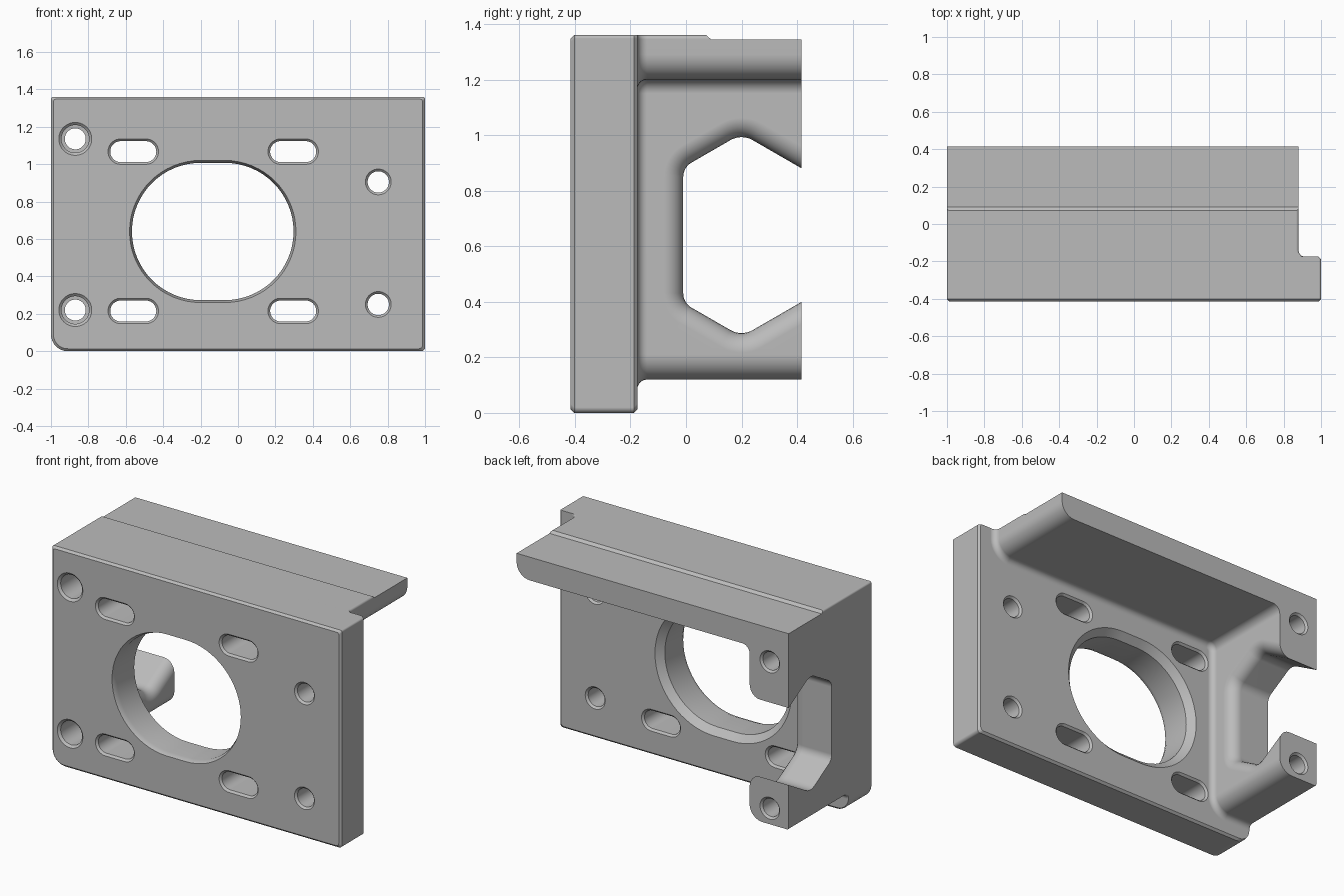
import bpy, bmesh, math
from mathutils import Vector

if "Cube" in bpy.data.objects:
    bpy.data.objects.remove(bpy.data.objects["Cube"])

SEG = 8  # segments per rounded corner


def rounded(corners):
    """2D outline from (u, v, radius) corners, each replaced by an arc."""
    out, n = [], len(corners)
    for i, (u, v, r) in enumerate(corners):
        p = Vector((u, v))
        a = (Vector(corners[i - 1][:2]) - p).normalized()
        b = (Vector(corners[(i + 1) % n][:2]) - p).normalized()
        half = a.angle(b) / 2
        c = p + (a + b).normalized() * (r / math.sin(half))
        s = p + a * (r / math.tan(half)) - c
        e = p + b * (r / math.tan(half)) - c
        sweep = s.angle_signed(e)
        for k in range(SEG + 1):
            t = -sweep * k / SEG
            out.append((c.x + s.x * math.cos(t) - s.y * math.sin(t),
                        c.y + s.x * math.sin(t) + s.y * math.cos(t)))
    return out


def stadium(cx, cz, half, r, n=32):
    """Slot outline; a circle when half is 0."""
    pts = []
    for side in (1, -1):
        for k in range(n + (1 if half else 0)):
            t = math.pi * k / n - side * math.pi / 2
            pts.append((cx + side * half + r * math.cos(t), cz + r * math.sin(t)))
    return pts


def loft(bm, rings, axis):
    """Join (station, outline) rings along the x or y axis and cap the ends."""
    rows = []
    for s, pts in rings:
        rows.append([bm.verts.new((s, u, v) if axis == 'x' else (u, s, v)) for u, v in pts])
    n = len(rows[0])
    faces = [bm.faces.new((a[i], a[(i + 1) % n], b[(i + 1) % n], b[i]))
             for a, b in zip(rows, rows[1:]) for i in range(n)]
    faces += [bm.faces.new(rows[0]), bm.faces.new(rows[-1])]
    bmesh.ops.recalc_face_normals(bm, faces=faces)


def finish(bm, name):
    me = bpy.data.meshes.new(name)
    bm.to_mesh(me)
    bm.free()
    ob = bpy.data.objects.new(name, me)
    bpy.context.collection.objects.link(ob)
    return ob


def boolean(ob, other, op):
    m = ob.modifiers.new(op, 'BOOLEAN')
    m.operation, m.object, m.solver = op, other, 'EXACT'
    bpy.context.view_layer.objects.active = ob
    bpy.ops.object.modifier_apply(modifier=m.name)
    bpy.data.objects.remove(other)


# Front plate with chamfered rims
def plate(d, left_top):
    k = d if left_top else 0
    return rounded([(-1 + k, d, .09 - d), (1 - d, d, .02), (1 - d, 1.36 - k, .012),
                    (-1 + k, 1.36 - k, .012)])


bm = bmesh.new()
loft(bm, [(-.415, plate(.013, True)), (-.402, plate(0, True)),
          (-.188, plate(0, False)), (-.175, plate(.013, False))], 'y')
bracket = finish(bm, "mounting_bracket")


# Side wall and top flange as one L section, flaring into the plate
def ell(d):
    return rounded([(-1, 1.36, .012), (-1, .12 - d, .012), (-.73 + d, .12 - d, .09 + d),
                    (-.73 + d, 1.2 - d, .05 - d), (.88 + d, 1.2 - d, .09 + d),
                    (.88 + d, 1.36, .014)])


R = .035
rings = [(-.25, ell(R))]
for k in range(7):
    t = k / 6 * math.pi / 2
    rings.append((-.175 + R * (1 - math.cos(t)), ell(R * (1 - math.sin(t)))))
rings.append((.415, ell(0)))
bm = bmesh.new()
loft(bm, rings, 'y')
boolean(bracket, finish(bm, "wall_and_flange"), 'UNION')

# Cutters
bm = bmesh.new()


# Hexagonal side window, flared on its inner edge
def window(d):
    apex = .365 + d / .866
    h = lambda y: apex - .577 * abs(y - .2)
    up = [(-.01 - d, h(-.01 - d), .06 + d), (.2, apex, .08 + d), (.6, h(.6), .02)]
    return rounded([(y, .64 + z, r) for y, z, r in up] +
                   [(y, .64 - z, r) for y, z, r in reversed(up)])


F = .07
rings = [(-1.1, window(0))]
for k in range(7):
    t = k / 6 * math.pi / 2
    rings.append((-.73 - F * (1 - math.sin(t)), window(F * (1 - math.cos(t)))))
rings.append((-.6, window(F)))
loft(bm, rings, 'x')

# Lowered strip at the back of the flange top
step = [(.07, 1.362), (.09, 1.345), (.5, 1.345), (.5, 1.5), (.07, 1.5)]
loft(bm, [(-1.1, step), (1.1, step)], 'x')


def hole(cx, cz, half, r, stations):
    loft(bm, [(y, stadium(cx, cz, half, r + d)) for y, d in stations], 'y')


# Large centre opening
hole(-.135, .64, .065, .367, [(-.44, .013), (-.415, .013), (-.385, 0), (-.215, 0),
                              (-.175, .04), (-.16, .055)])
# Slots, screw holes and counterbored holes
thin = [(-.44, .012), (-.415, .012), (-.403, 0), (-.187, 0), (-.175, .012), (-.165, .022)]
bore = [(-.44, .032), (-.415, .032), (-.402, .018), (-.12, .018), (-.119, 0),
        (.403, 0), (.415, .012), (.44, .012)]
for cz in (.215, 1.067):
    for cx in (-.56, .295):
        hole(cx, cz, .067, .056, thin)
for cz in (.25, .905):
    hole(.75, cz, 0, .057, thin)
for cz in (.22, 1.135):
    hole(-.87, cz, 0, .056, bore)
boolean(bracket, finish(bm, "cutters"), 'DIFFERENCE')

# Colour and shading
grey = bpy.data.materials.new("plain grey")
grey.diffuse_color = (.5, .5, .5, 1)
grey.use_nodes = True
grey.node_tree.nodes["Principled BSDF"].inputs["Base Color"].default_value = grey.diffuse_color
bracket.data.materials.clear()
bracket.data.materials.append(grey)
for p in bracket.data.polygons:
    p.material_index = 0
bracket.select_set(True)
bpy.context.view_layer.objects.active = bracket
bpy.ops.object.shade_smooth_by_angle(angle=math.radians(28))
wn = bracket.modifiers.new("weighted normals", 'WEIGHTED_NORMAL')
wn.keep_sharp = True
